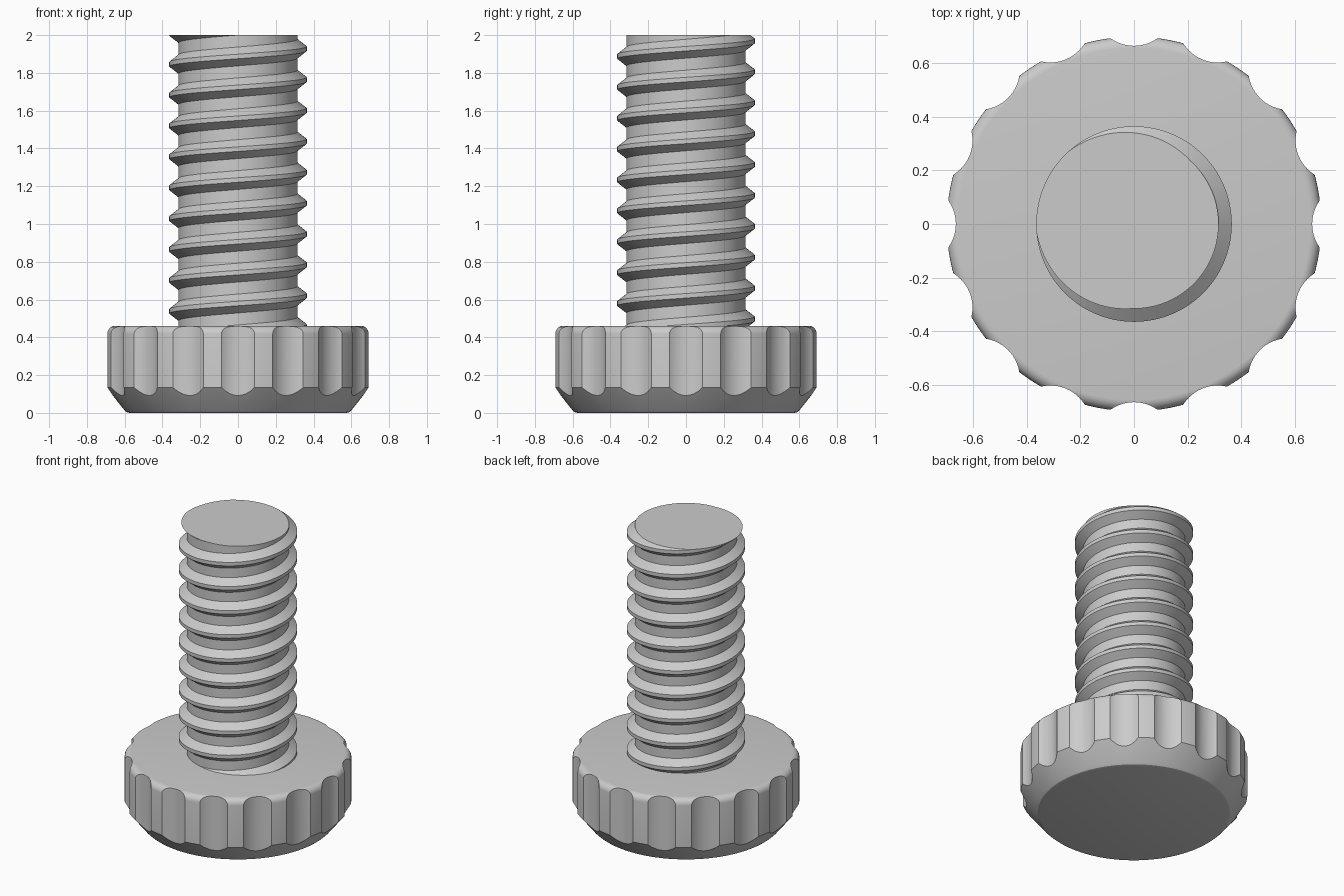
import bpy, bmesh, math
from mathutils import Vector

if "Cube" in bpy.data.objects:
    bpy.data.objects.remove(bpy.data.objects["Cube"])

grey = bpy.data.materials.new("grey_plastic")
grey.diffuse_color = (0.6, 0.6, 0.6, 1)
grey.use_nodes = True
grey.node_tree.nodes["Principled BSDF"].inputs["Base Color"].default_value = grey.diffuse_color


def make_object(name, bm, angle=25):
    """Turn a bmesh into a smooth-by-angle object."""
    bmesh.ops.recalc_face_normals(bm, faces=bm.faces)
    mesh = bpy.data.meshes.new(name)
    bm.to_mesh(mesh)
    bm.free()
    mesh.materials.append(grey)
    obj = bpy.data.objects.new(name, mesh)
    bpy.context.collection.objects.link(obj)
    bpy.ops.object.select_all(action='DESELECT')
    obj.select_set(True)
    bpy.context.view_layer.objects.active = obj
    if angle:
        bpy.ops.object.shade_smooth_by_angle(angle=math.radians(angle))
    return obj


def lathe(profile, steps):
    """Closed solid of revolution from (radius, height) points."""
    bm = bmesh.new()
    rings = []
    for r, z in profile:
        rings.append([bm.verts.new((r * math.cos(2 * math.pi * i / steps),
                                    r * math.sin(2 * math.pi * i / steps), z))
                      for i in range(steps)])
    for a, b in zip(rings, rings[1:]):
        for i in range(steps):
            k = (i + 1) % steps
            bm.faces.new((a[i], a[k], b[k], b[i]))
    bm.faces.new(rings[0][::-1])
    bm.faces.new(rings[-1])
    return bm


# Knob head: chamfered bottom, rounded top rim
HEAD_R, HEAD_TOP, FILLET = 0.697, 0.46, 0.042
profile = [(0.575, 0), (0.59, 0.004), (0.601, 0.014), (HEAD_R, 0.135)]
for i in range(7):
    a = math.pi / 2 * i / 6
    profile.append((HEAD_R - FILLET + FILLET * math.cos(a),
                    HEAD_TOP - FILLET + FILLET * math.sin(a)))
head = make_object("knob_head", lathe(profile, 128), 0)

# Grip flutes: 16 round cutters around the rim
FLUTE_R, FLUTE_DIST = 0.15, 0.813
bm = bmesh.new()
for k in range(16):
    a = 2 * math.pi * k / 16
    ret = bmesh.ops.create_cone(bm, cap_ends=True, segments=64,
                                radius1=FLUTE_R, radius2=FLUTE_R, depth=1)
    bmesh.ops.translate(bm, verts=ret["verts"], vec=Vector(
        (FLUTE_DIST * math.cos(a), FLUTE_DIST * math.sin(a), 0.25)))
cutter = make_object("flute_cutter", bm, 0)
mod = head.modifiers.new("flutes", 'BOOLEAN')
mod.object = cutter
mod.operation = 'DIFFERENCE'
mod.solver = 'EXACT'
bpy.context.view_layer.objects.active = head
bpy.ops.object.modifier_apply(modifier=mod.name)
bpy.data.objects.remove(cutter)
bpy.ops.object.select_all(action='DESELECT')
head.select_set(True)
bpy.ops.object.shade_smooth_by_angle(angle=math.radians(22))

# Threaded shaft: one helical skin whose rows join up a pitch higher each turn
PITCH, CORE, CREST, STEPS, TURNS = 0.1635, 0.315, 0.364, 96, 14
tooth = [(CORE, -0.05), (CREST, -0.012), (CREST, 0.012), (CORE, 0.05)]
START = 0.62 - 3 * PITCH            # crest height at angle 0 on the first turn
bm = bmesh.new()
cols = []
for i in range(STEPS):
    a = 2 * math.pi * i / STEPS
    cols.append([bm.verts.new((r * math.cos(a), r * math.sin(a),
                               START + PITCH * (t + i / STEPS) + dz))
                 for t in range(TURNS) for r, dz in tooth])
cols.append(cols[0][len(tooth):])
for a, b in zip(cols, cols[1:]):
    for j in range(min(len(a), len(b)) - 1):
        bm.faces.new((a[j], b[j], b[j + 1], a[j + 1]))

# Trim the shaft flat inside the head and at the tip, then cap both ends
for z, n in ((0.4, -1), (2.0, 1)):
    bmesh.ops.bisect_plane(bm, geom=bm.verts[:] + bm.edges[:] + bm.faces[:],
                           plane_co=(0, 0, z), plane_no=(0, 0, n), clear_outer=True)
    rim = [e for e in bm.edges if e.is_boundary
           and all(abs(v.co.z - z) < 1e-4 for v in e.verts)]
    bmesh.ops.edgeloop_fill(bm, edges=rim)
make_object("threaded_shaft", bm)
